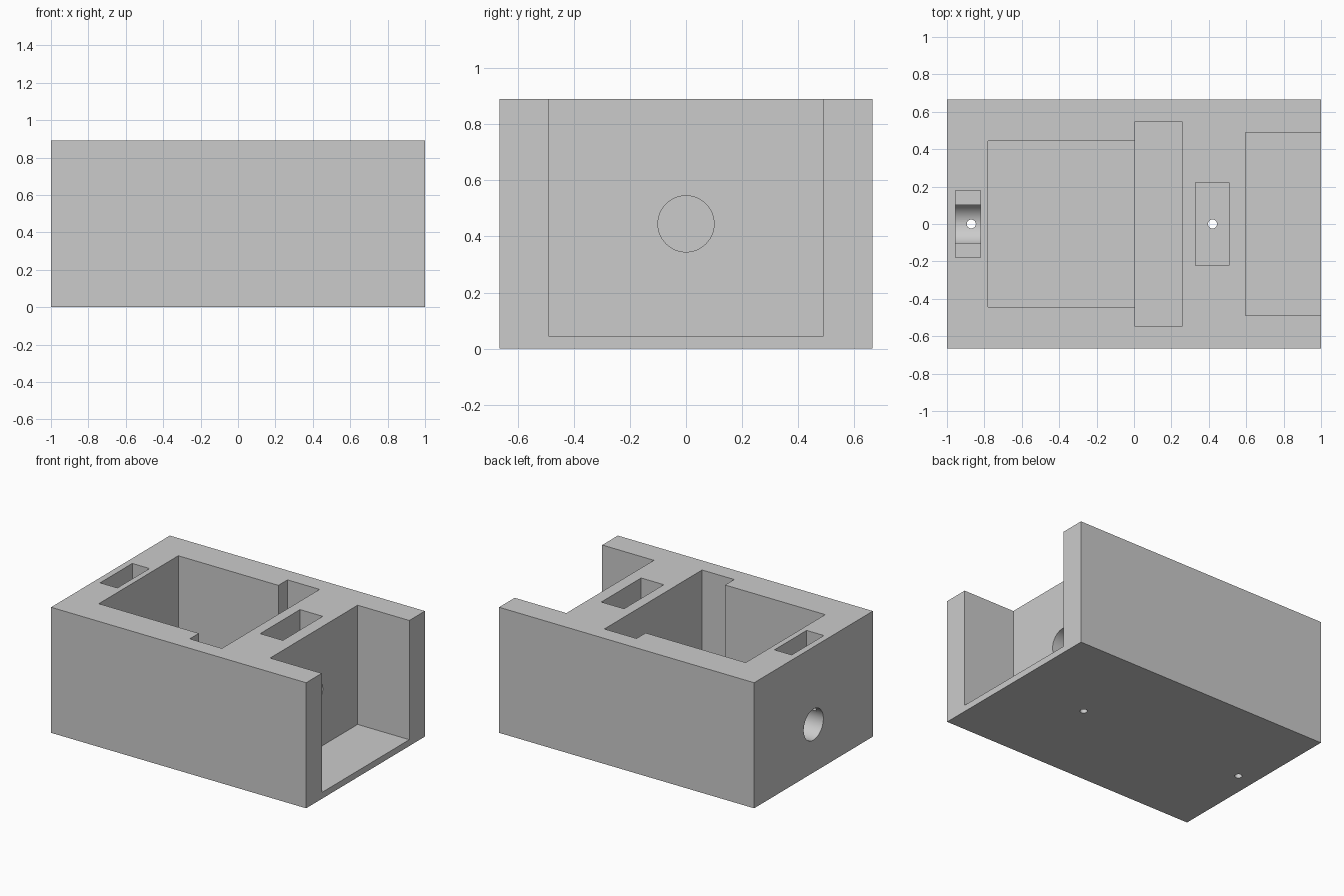
import bpy
import math

if "Cube" in bpy.data.objects:
    bpy.data.objects.remove(bpy.data.objects["Cube"], do_unlink=True)

HALF_Y, HEIGHT = 0.665, 0.89


def box(name, x0, x1, half_y, z0, z1):
    bpy.ops.mesh.primitive_cube_add(size=1, location=((x0 + x1) / 2, 0, (z0 + z1) / 2))
    ob = bpy.context.object
    ob.name = name
    ob.scale = (x1 - x0, 2 * half_y, z1 - z0)
    bpy.ops.object.transform_apply(location=True, rotation=True, scale=True)
    return ob


def pocket(name, x0, x1, half_y, floor):
    # Cavity open at the top
    return box(name, x0, x1, half_y, floor, HEIGHT + 0.1)


def bore(name, radius, length, location, turn=0.0):
    bpy.ops.mesh.primitive_cylinder_add(vertices=64, radius=radius, depth=length,
                                        location=location, rotation=(0, turn, 0))
    ob = bpy.context.object
    ob.name = name
    bpy.ops.object.transform_apply(location=True, rotation=True, scale=True)
    return ob


# Solid block
block = box("housing_block", -1, 1, HALF_Y, 0, HEIGHT)

# Cavities, horizontal bores and vertical drain holes
cutters = [
    pocket("open_bay", 0.595, 1.1, 0.49, 0.045),
    pocket("main_chamber", -0.78, 0.1, 0.445, 0.09),
    pocket("cross_slot", 0.005, 0.257, 0.547, 0.045),
    pocket("end_pocket", -0.955, -0.82, 0.18, 0.385),
    pocket("middle_pocket", 0.33, 0.508, 0.223, 0.3),
    bore("end_bore", 0.11, 0.28, (-0.96, 0, 0.34), math.pi / 2),
    bore("bay_bore", 0.1, 0.25, (0.56, 0, 0.445), math.pi / 2),
    bore("end_drain", 0.024, 0.44, (-0.87, 0, 0.12)),
    bore("middle_drain", 0.024, 0.5, (0.42, 0, 0.15)),
]

bpy.ops.object.select_all(action='DESELECT')
bpy.context.view_layer.objects.active = block
block.select_set(True)
for cutter in cutters:
    cutter.hide_render = True
    mod = block.modifiers.new(cutter.name, 'BOOLEAN')
    mod.operation = 'DIFFERENCE'
    mod.solver = 'EXACT'
    mod.object = cutter
    bpy.ops.object.modifier_apply(modifier=mod.name)
    bpy.data.objects.remove(cutter, do_unlink=True)

# Single grey finish
grey = bpy.data.materials.new("plain_grey")
grey.use_nodes = True
colour = (0.6, 0.6, 0.6, 1)
grey.diffuse_color = colour
grey.node_tree.nodes["Principled BSDF"].inputs["Base Color"].default_value = colour
block.data.materials.clear()
block.data.materials.append(grey)

bpy.ops.object.shade_smooth_by_angle(angle=math.radians(30))
